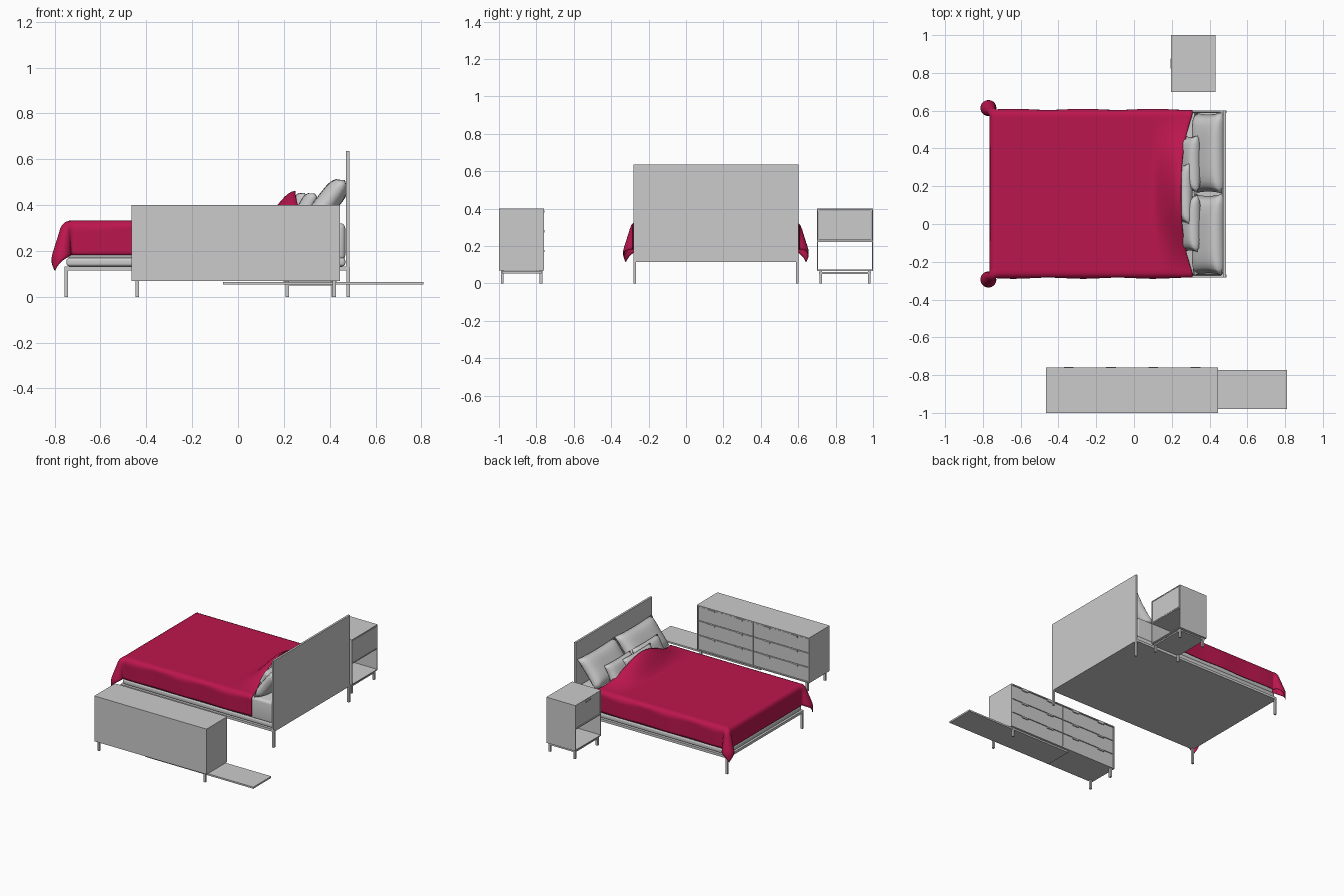
import bpy, bmesh, math
from mathutils import Matrix, Vector

if "Cube" in bpy.data.objects:
    bpy.data.objects.remove(bpy.data.objects["Cube"])


def finish(name, bm, mat=None, smooth=None):
    bmesh.ops.recalc_face_normals(bm, faces=bm.faces)
    me = bpy.data.meshes.new(name)
    bm.to_mesh(me)
    bm.free()
    ob = bpy.data.objects.new(name, me)
    bpy.context.collection.objects.link(ob)
    if mat:
        me.materials.append(mat)
    if smooth:
        me.shade_smooth()
    return ob


def box(name, x, y, z, bevel=0):
    """Box from (min, max) ranges."""
    bm = bmesh.new()
    size = [b - a for a, b in (x, y, z)]
    mid = [(a + b) / 2 for a, b in (x, y, z)]
    bmesh.ops.create_cube(bm, size=1, matrix=Matrix.Translation(mid) @ Matrix.Diagonal((*size, 1)))
    ob = finish(name, bm, smooth=bevel > 0)
    if bevel:
        m = ob.modifiers.new("bevel", "BEVEL")
        m.width, m.segments = bevel, 4
    return ob


def legs(name, xs, ys, top, t=0.015):
    for i, x in enumerate(xs):
        for j, y in enumerate(ys):
            box(f"{name}_{i}{j}", (x - t / 2, x + t / 2), (y - t / 2, y + t / 2), (0, top))


def pillow(name, centre, width, height, thick, tilt):
    """Puffed cushion: width along y, height axis leaning towards +x."""
    bm = bmesh.new()
    n = 14
    bmesh.ops.create_grid(bm, x_segments=n, y_segments=n, size=1)
    bmesh.ops.duplicate(bm, geom=bm.verts[:] + bm.edges[:] + bm.faces[:])
    bm.verts.ensure_lookup_table()
    half = len(bm.verts) // 2
    a = math.radians(tilt)
    up = Vector((math.cos(a), 0, math.sin(a)))
    out = Vector((-math.sin(a), 0, math.cos(a)))
    for i, v in enumerate(bm.verts):
        u, w = v.co.x, v.co.y
        puff = max(0, (1 - u ** 4) * (1 - w ** 4)) ** 0.5 * thick / 2
        pinch_u = 1 - 0.05 * (1 - w * w)
        pinch_w = 1 - 0.05 * (1 - u * u)
        v.co = (Vector(centre) + Vector((0, u * pinch_u * width / 2, 0))
                + up * (w * pinch_w * height / 2) + out * (puff if i < half else -puff))
    bmesh.ops.remove_doubles(bm, verts=bm.verts, dist=1e-5)
    finish(name, bm, smooth=True)


# Bed frame, headboard and mattress
MID = 0.16
box("bed_base", (-0.757, 0.487), (-0.282, 0.602), (0.115, 0.133))
legs("bed_leg", (-0.7495, 0.4815), (-0.2745, 0.5945), 0.13)
box("headboard", (0.472, 0.487), (-0.282, 0.602), (0.133, 0.635))
box("lower_mattress", (-0.748, 0.468), (-0.272, 0.592), (0.133, 0.17), 0.012)
box("mattress", (-0.742, 0.468), (-0.27, 0.59), (0.16, 0.32), 0.02)

# Pillows
for s, side in ((-1, "near"), (1, "far")):
    pillow(f"large_pillow_{side}", (0.393, MID + s * 0.216, 0.415), 0.43, 0.24, 0.10, 52)
    pillow(f"medium_pillow_{side}", (0.30, MID + s * 0.158, 0.385), 0.30, 0.15, 0.08, 62)
pillow("small_pillow", (0.262, MID, 0.39), 0.32, 0.14, 0.07, 66)

# Blanket: draped sheet, with folded foot corners and a raised head end
red = bpy.data.materials.new("blanket_red")
red.diffuse_color = (0.50, 0.008, 0.075, 1)
red.use_nodes = True
red.node_tree.nodes["Principled BSDF"].inputs["Base Color"].default_value = red.diffuse_color
R, TOP, HANG, HALF, FOOT = 0.03, 0.33, 0.165, 0.445, -0.762


def drop(d):
    """Outward and downward travel after length d past the rounded edge."""
    arc = R * math.pi / 2
    if d < arc:
        return R * math.sin(d / R), R * (1 - math.cos(d / R))
    return R, R + d - arc


def drape(u, v):
    """u: 0 foot hem .. 1 head edge; v: -1 .. 1 across."""
    side = v * (HALF - R + HANG)
    dv = max(0, abs(side) - (HALF - R))
    yy = min(abs(side), HALF - R)
    k = min(1, yy / HALF)
    head = 0.25 + 0.07 * k ** 2.5
    start = FOOT + R
    s = -HANG + u * (head - start + HANG)
    du = max(0, -s)
    x = start + max(0, s)
    o, dz = drop(math.hypot(du, dv))
    t = math.atan2(dv, du) if du + dv > 0 else 0
    x -= o * math.cos(t) if du else 0
    yy += o * math.sin(t)
    if du > 0 and dv > 0:
        f = math.sin(2 * t) * 0.065 * min(1, math.hypot(du, dv) / 0.17)
        tt = math.radians(-30) + t * 150 / 90
        x -= f * math.cos(tt)
        yy += f * math.sin(tt)
    elif dv > 0.04:
        yy += 0.003 * math.sin(s * 17)
    r = min(1, max(0, (x - 0.09) / (head - 0.09)))
    rise = 0.13 * r * r * (3 - 2 * r) * math.cos(k * math.pi / 2) ** 2
    return (x, MID + math.copysign(yy, side), TOP - dz + rise)


NU, NV = 80, 80
bm = bmesh.new()
rows = []
for i in range(NU + 1):
    rows.append([bm.verts.new(drape(i / NU, 2 * j / NV - 1)) for j in range(NV + 1)])
for i in range(NU):
    for j in range(NV):
        bm.faces.new((rows[i][j], rows[i + 1][j], rows[i + 1][j + 1], rows[i][j + 1]))
blanket = finish("blanket", bm, red, True)
m = blanket.modifiers.new("thickness", "SOLIDIFY")
m.thickness, m.offset = 0.004, 0

# Dresser case, drawers facing the bed
X0, X1, Y0, Y1, Z0, Z1, T = -0.465, 0.445, -1.0, -0.76, 0.068, 0.40, 0.008
box("dresser_top", (X0, X1), (Y0, Y1), (Z1 - T, Z1))
box("dresser_bottom", (X0, X1), (Y0, Y1), (Z0, Z0 + T))
box("dresser_left_side", (X0, X0 + T), (Y0, Y1), (Z0 + T, Z1 - T))
box("dresser_right_side", (X1 - T, X1), (Y0, Y1), (Z0 + T, Z1 - T))
box("dresser_back", (X0 + T, X1 - T), (Y0, Y0 + T), (Z0 + T, Z1 - T))
legs("dresser_leg", (-0.44, 0.42), (-0.982, -0.775), 0.068)
dw = (X1 - X0 - 2 * T) / 2
dh = (Z1 - Z0 - 2 * T) / 3
for c in range(2):
    for r in range(3):
        x, z = X0 + T + c * dw, Z0 + T + r * dh
        box(f"dresser_drawer_{c}{r}", (x + 0.002, x + dw - 0.002), (Y0 + T, Y1 - 0.004), (z + 0.002, z + dh - 0.003))
        for h in (0.25, 0.75):
            hx = x + dw * h
            box(f"dresser_handle_{c}{r}_{int(h * 4)}", (hx - 0.026, hx + 0.026),
                (Y1 - 0.006, Y1 + 0.003), (z + dh - 0.014, z + dh - 0.002))

# Loose base plank beside the dresser
box("dresser_base_plank", (-0.065, 0.81), (-0.98, -0.772), (0.053, 0.065))

# Nightstand with a drawer above an open niche
NX, NY = (0.197, 0.432), (0.70, 1.0)
box("nightstand_top", NX, NY, (0.393, 0.40))
box("nightstand_near_side", NX, (0.70, 0.706), (0.066, 0.393))
box("nightstand_far_side", NX, (0.994, 1.0), (0.066, 0.393))
box("nightstand_bottom", NX, (0.706, 0.994), (0.066, 0.073))
box("nightstand_shelf", NX, (0.706, 0.994), (0.222, 0.229))
box("nightstand_drawer", (0.201, 0.432), (0.708, 0.992), (0.231, 0.391))
box("nightstand_handle", (0.194, 0.203), (0.824, 0.876), (0.377, 0.389))
box("nightstand_base", (0.207, 0.422), (0.712, 0.988), (0.05, 0.06))
legs("nightstand_leg", (0.215, 0.415), (0.72, 0.98), 0.067)
